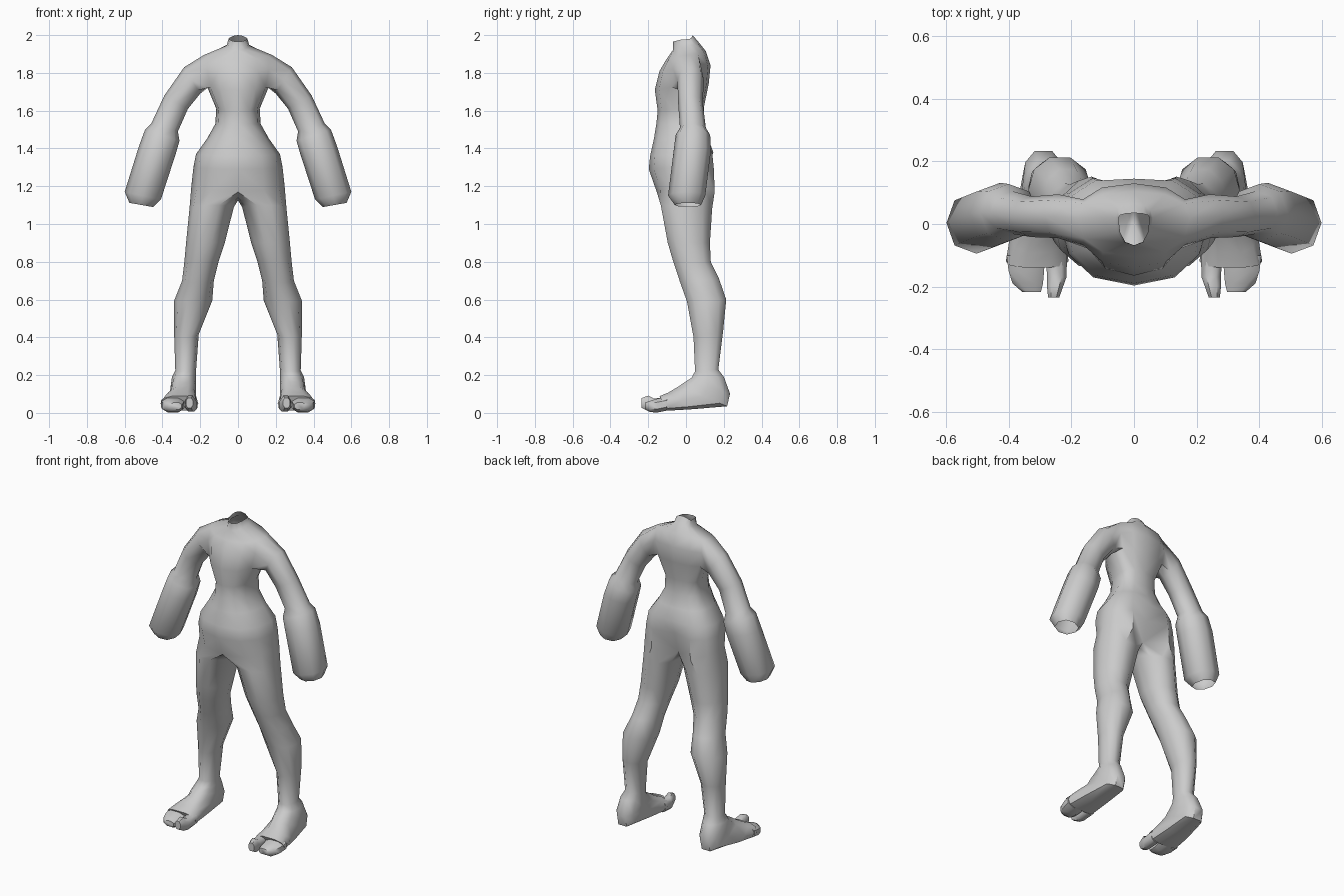
import bpy, bmesh
from math import sin, cos, radians


def spow(v, e):
    return abs(v) ** e * (1 if v >= 0 else -1)


def ring(bm, c, u, v, n, shift, e=0.9):
    """Closed ring: u is the axis at angle 0, v the axis at 90 degrees."""
    out = []
    for i in range(n):
        a = radians((i - shift) * 360 / n)
        p, q = spow(cos(a), e), spow(sin(a), e)
        out.append(bm.verts.new([c[k] + u[k] * p + v[k] * q for k in range(3)]))
    return out


def bridge(bm, a, b):
    n = len(a)
    for i in range(n):
        j = (i + 1) % n
        bm.faces.new((a[i], a[j], b[j], b[i]))


def finish(bm, name):
    for v in [v for v in bm.verts if not v.link_faces]:
        bm.verts.remove(v)
    bmesh.ops.recalc_face_normals(bm, faces=bm.faces)
    me = bpy.data.meshes.new(name)
    bm.to_mesh(me)
    bm.free()
    ob = bpy.data.objects.new(name, me)
    bpy.context.collection.objects.link(ob)
    m = ob.modifiers.new("mirror", 'MIRROR')
    m.use_clip = True
    m.merge_threshold = 0.0005
    bpy.ops.object.select_all(action='DESELECT')
    ob.select_set(True)
    bpy.context.view_layer.objects.active = ob
    bpy.ops.object.shade_smooth_by_angle(angle=radians(50))
    return ob


# Half torso: z front, z side, z back, half width, y front, y back, crease depth
TORSO = [
    (1.965, 1.98, 2.00, .050, -.068, .035, 0),
    (1.920, 1.945, 1.965, .060, -.070, .065, 0),
    (1.870, 1.895, 1.915, .180, -.105, .105, 0),
    (1.810, 1.820, 1.840, .185, -.140, .130, 0),
    (1.710, 1.730, 1.740, .165, -.165, .120, 0),
    (1.600, 1.610, 1.620, .115, -.150, .095, 0),
    (1.530, 1.530, 1.530, .120, -.157, .095, 0),
    (1.450, 1.450, 1.450, .165, -.170, .118, 0),
    (1.360, 1.370, 1.380, .222, -.190, .155, .01),
    (1.290, 1.300, 1.290, .236, -.197, .165, .05),
    (1.170, 1.210, 1.160, .246, -.155, .170, .09),
]
bm = bmesh.new()
rows = []
for zf, zs, zb, w, yf, yb, crease in TORSO:
    row = []
    yc = .02
    for i in range(7):
        a = radians(-90 + 30 * i)
        s = spow(sin(a), .9)
        y = yc + (s * (yb - yc) if s > 0 else -s * (yf - yc))
        z = zs + (zb - zs if s > 0 else zf - zs) * s * s
        x = 0 if i in (0, 6) else w * cos(a) ** .85
        row.append(bm.verts.new((x, y - (crease if i == 6 else 0), z)))
    rows.append(row)
for r in range(len(rows) - 1):
    for c in range(6):
        if r in (2, 3) and c in (2, 3):
            continue  # arm hole
        bm.faces.new((rows[r][c], rows[r][c + 1], rows[r + 1][c + 1], rows[r + 1][c]))

# Arm: upper x,z  lower x,z  y front, y back
ARM = [
    (.285, 1.83, .200, 1.69, -.045, .095),
    (.390, 1.68, .265, 1.61, -.042, .088),
    (.460, 1.53, .318, 1.49, -.032, .105),
    (.492, 1.50, .310, 1.44, -.055, .128),
    (.525, 1.41, .330, 1.37, -.065, .132),
    (.600, 1.17, .408, 1.13, -.095, .102),
    (.575, 1.112, .450, 1.09, -.060, .080),
]
t, m, b = rows[2], rows[3], rows[4]
prev = [t[2], t[3], t[4], m[4], b[4], b[3], b[2], m[2]]
for xu, zu, xl, zl, yf, yb in ARM:
    cur = ring(bm, ((xu + xl) / 2, (yf + yb) / 2, (zu + zl) / 2),
               ((xu - xl) / 2, 0, (zu - zl) / 2), (0, (yb - yf) / 2, 0), 8, 1)
    bridge(bm, prev, cur)
    prev = cur

# Leg and foot: inner x, outer x, front y,z  back y,z
LEG = [
    (.022, .256, -.140, 1.10, .145, 1.08),
    (.070, .275, -.102, .90, .132, .90),
    (.103, .284, -.072, .80, .136, .80),
    (.128, .296, -.036, .69, .180, .71),
    (.136, .338, .000, .59, .218, .60),
    (.208, .338, .036, .40, .200, .43),
    (.222, .332, .045, .22, .174, .23),
    (.222, .350, .025, .185, .205, .19),
    (.222, .358, -.010, .165, .238, .10),
    (.222, .362, -.040, .145, .222, .033),
    (.215, .395, -.095, .110, .040, .018),
    (.210, .410, -.140, .090, -.100, .010),
]
prev = rows[-1] + [bm.verts.new((0, y, z)) for y, z in ((.05, 1.135), (0, 1.125), (-.06, 1.14))]
for k, (xi, xo, yf, zf, yb, zb) in enumerate(LEG):
    cur = ring(bm, ((xi + xo) / 2, (yf + yb) / 2, (zf + zb) / 2),
               ((xo - xi) / 2, 0, 0), (0, (yb - yf) / 2, (zb - zf) / 2), 10, 3,
               .95 if k < 8 else .75)
    bridge(bm, prev, cur)
    prev = cur
bm.faces.new(prev)
finish(bm, "body")


# Split toes: x inner, x outer, y, z low, z high
def toe(name, sections):
    bm = bmesh.new()
    prev = None
    for xi, xo, y, z0, z1 in sections:
        cur = ring(bm, ((xi + xo) / 2, y, (z0 + z1) / 2),
                   ((xo - xi) / 2, 0, 0), (0, 0, (z1 - z0) / 2), 8, .5, .8)
        if prev:
            bridge(bm, prev, cur)
        else:
            bm.faces.new(cur)
        prev = cur
    bm.faces.new(prev)
    finish(bm, name)


toe("big_toe", [(.212, .285, -.10, .010, .088), (.214, .280, -.17, .004, .078),
                (.225, .280, -.20, .006, .094), (.238, .276, -.235, .025, .080)])
toe("outer_toes", [(.280, .412, -.10, .010, .088), (.284, .405, -.15, .000, .078),
                   (.288, .392, -.19, .002, .066), (.296, .360, -.217, .018, .055)])
